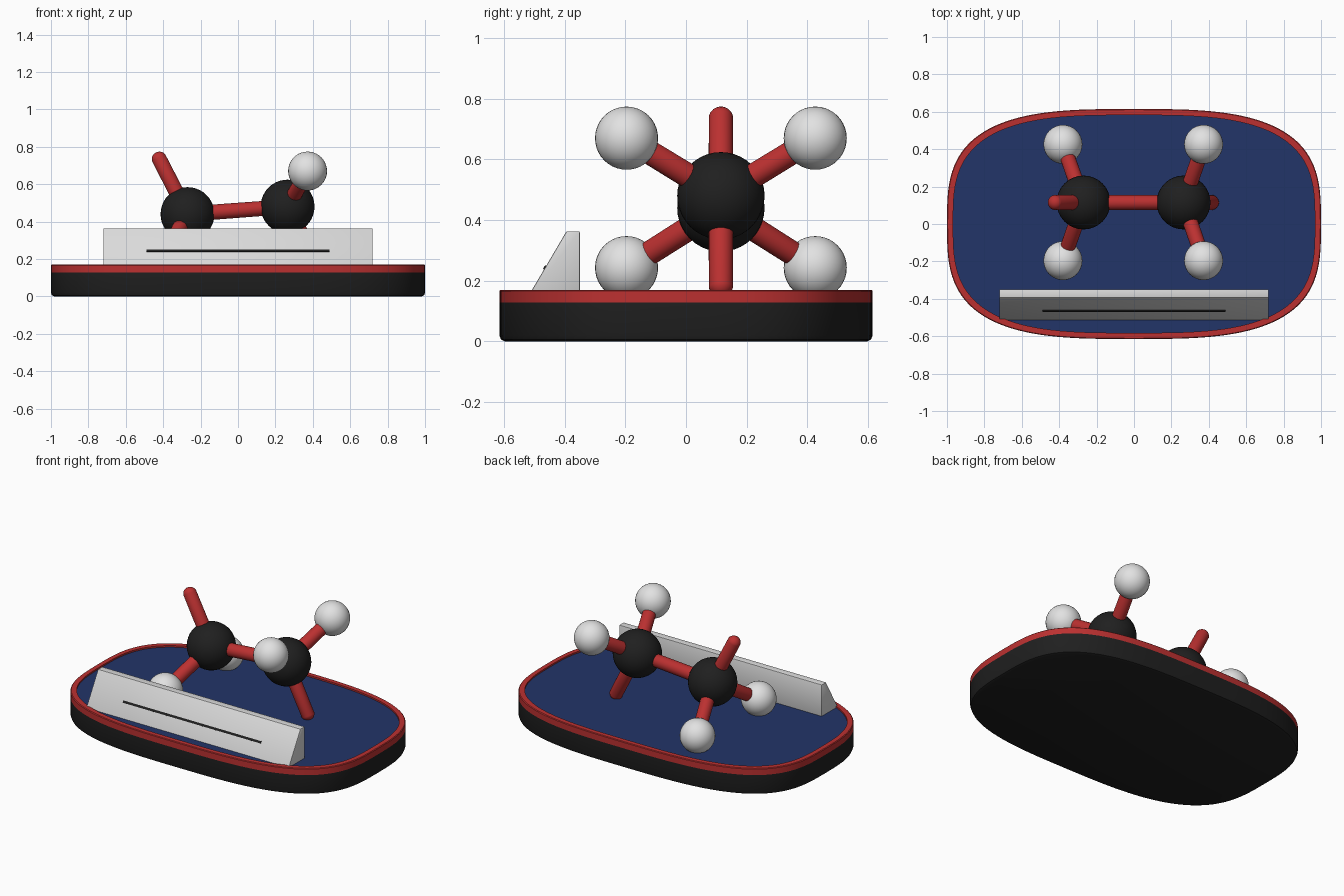
import bpy, bmesh, math
from mathutils import Vector

if "Cube" in bpy.data.objects:
    bpy.data.objects.remove(bpy.data.objects["Cube"])


def material(name, color):
    m = bpy.data.materials.new(name)
    m.diffuse_color = (*color, 1)
    m.use_nodes = True
    m.node_tree.nodes["Principled BSDF"].inputs["Base Color"].default_value = m.diffuse_color
    return m


BLACK = material("black", (0.014, 0.014, 0.014))
RED = material("red", (0.5, 0.03, 0.03))
BLUE = material("blue", (0.016, 0.035, 0.14))
WHITE = material("white", (0.76, 0.76, 0.76))
GREY = material("light grey", (0.7, 0.7, 0.7))


def add_object(name, bm, mats, angle=30):
    bmesh.ops.recalc_face_normals(bm, faces=bm.faces)
    mesh = bpy.data.meshes.new(name)
    bm.to_mesh(mesh)
    bm.free()
    ob = bpy.data.objects.new(name, mesh)
    bpy.context.collection.objects.link(ob)
    for m in mats:
        mesh.materials.append(m)
    bpy.ops.object.select_all(action='DESELECT')
    ob.select_set(True)
    bpy.context.view_layer.objects.active = ob
    bpy.ops.object.shade_smooth_by_angle(angle=math.radians(angle))
    return ob


def base():
    """Rounded tray: black body, red rim, recessed blue floor."""
    # (inset, height, material of the band leading to this ring)
    rings = [(0.018, 0, 0), (0.005, 0.006, 0), (0, 0.02, 0), (0, 0.128, 0),
             (0, 0.166, 1), (0.004, 0.17, 1), (0.033, 0.17, 1), (0.033, 0.16, 1)]
    n, power = 128, 2 / 3.15
    bm = bmesh.new()
    loops = []
    for inset, z, _ in rings:
        loop = []
        for i in range(n):
            c = math.cos(2 * math.pi * i / n)
            s = math.sin(2 * math.pi * i / n)
            loop.append(bm.verts.new((
                math.copysign(abs(c) ** power, c) * (1 - inset),
                math.copysign(abs(s) ** power, s) * (0.615 - inset), z)))
        loops.append(loop)
    for k in range(1, len(rings)):
        a, b = loops[k - 1], loops[k]
        for i in range(n):
            j = (i + 1) % n
            bm.faces.new((a[i], a[j], b[j], b[i])).material_index = rings[k][2]
    bm.faces.new(loops[0][::-1])
    bm.faces.new(loops[-1]).material_index = 2
    add_object("base_tray", bm, [BLACK, RED, BLUE])


def ball(name, center, radius, mat):
    bm = bmesh.new()
    bmesh.ops.create_uvsphere(bm, u_segments=32, v_segments=20, radius=radius)
    bmesh.ops.translate(bm, verts=bm.verts, vec=center)
    add_object(name, bm, [mat], 60)


def rod(name, start, end, radius=0.041):
    """Round-ended rod: a sphere split at its equator and stretched."""
    start, end = Vector(start), Vector(end)
    axis = end - start
    bm = bmesh.new()
    bmesh.ops.create_uvsphere(bm, u_segments=24, v_segments=12, radius=radius)
    for v in bm.verts:
        if v.co.z > 0.001:
            v.co.z += axis.length
    rot = axis.to_track_quat('Z', 'Y')
    for v in bm.verts:
        v.co = rot @ v.co + start
    add_object(name, bm, [RED], 60)


def prism(name, profile, half_width, mat, bevel=0):
    """Extrude a (y, z) profile along x."""
    bm = bmesh.new()
    face = bm.faces.new([bm.verts.new((-half_width, y, z)) for y, z in profile])
    ext = bmesh.ops.extrude_face_region(bm, geom=[face])["geom"]
    bmesh.ops.translate(bm, vec=(2 * half_width, 0, 0),
                        verts=[g for g in ext if isinstance(g, bmesh.types.BMVert)])
    if bevel:
        bmesh.ops.bevel(bm, geom=bm.edges[:], offset=bevel, segments=2,
                        profile=0.5, affect='EDGES')
    add_object(name, bm, [mat])


base()

# Sloped name plate with a thin dark line across its front
prism("sloped_plate", [(-0.514, 0.159), (-0.35, 0.159), (-0.35, 0.363), (-0.394, 0.363)],
      0.72, GREY, 0.004)
slope = Vector((0.12, 0.204)).normalized()
out = Vector((-slope.y, slope.x))
mid = Vector((-0.514, 0.159)) + slope * (0.084 / slope.y)
corners = [mid + slope * u + out * w
           for u, w in ((-0.007, -0.003), (0.007, -0.003), (0.007, 0.004), (-0.007, 0.004))]
prism("plate_line", corners, 0.49, BLACK)

# Molecule: two dark centre balls, each with two white balls and one bare rod
Y = 0.115
left, right = Vector((-0.27, Y, 0.44)), Vector((0.265, Y, 0.48))
rod("centre_rod", left, right)
for side, center, ball_x, ball_z, tip in (
        ("left", left, -0.38, 0.243, (-0.42, Y, 0.733)),
        ("right", right, 0.372, 0.67, (0.413, Y, 0.187))):
    ball(side + "_centre_ball", center, 0.144, BLACK)
    rod(side + "_bare_rod", center, tip)
    for end, dy in (("front", -0.311), ("back", 0.311)):
        pos = Vector((ball_x, Y + dy, ball_z))
        ball(f"{side}_{end}_ball", pos, 0.104, WHITE)
        rod(f"{side}_{end}_rod", center, pos)
